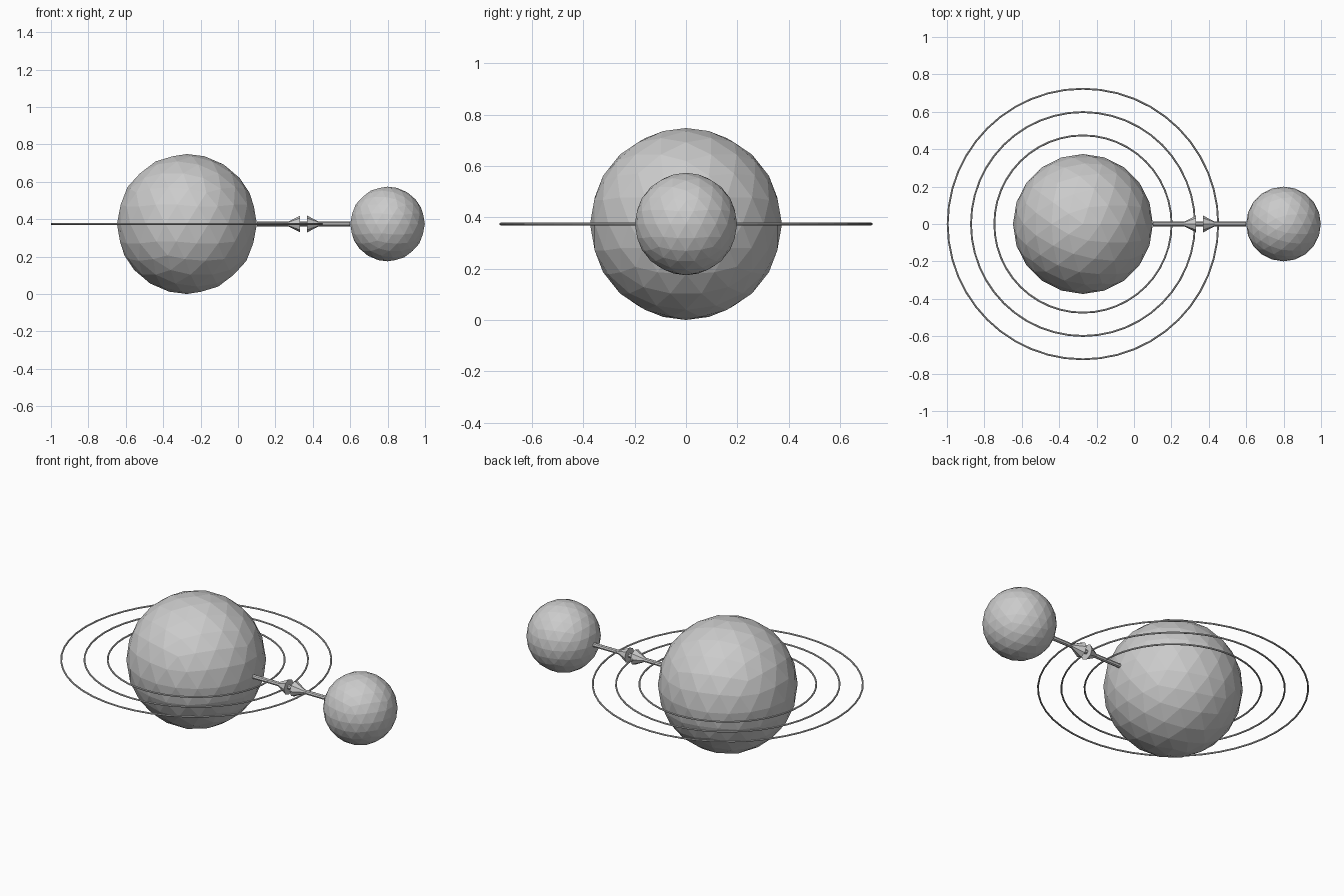
import bpy
from math import pi

if "Cube" in bpy.data.objects:
    bpy.data.objects.remove(bpy.data.objects["Cube"])

U = 0.2494               # base unit: planet radius is 1.5 U
CX, CZ = -0.273, 0.374   # planet centre
MOON_X = CX + 4.3 * U
MID_X = CX + 2.5 * U     # halfway between the two surfaces


def named(name):
    bpy.context.object.name = name


def ball(name, x, radius):
    bpy.ops.mesh.primitive_ico_sphere_add(subdivisions=3, radius=radius, location=(x, 0, CZ))
    named(name)


# faceted planet and moon
ball("planet", CX, 1.5 * U)
ball("moon", MOON_X, 0.8 * U)

# thin orbit rings around the planet
for i, r in enumerate((1.9, 2.4, 2.9)):
    bpy.ops.mesh.primitive_torus_add(major_radius=r * U, minor_radius=0.02 * U,
                                     major_segments=48, minor_segments=8,
                                     location=(CX, 0, CZ))
    named(f"orbit_ring_{i + 1}")

# connecting rod between the surfaces
bpy.ops.mesh.primitive_cylinder_add(vertices=8, radius=0.05 * U, depth=2.0 * U,
                                    location=(MID_X, 0, CZ), rotation=(0, pi / 2, 0))
named("link_rod")

# arrowheads pointing outward to each body
for side, name in ((-1, "arrow_to_planet"), (1, "arrow_to_moon")):
    bpy.ops.mesh.primitive_cone_add(vertices=8, radius1=0.18 * U, radius2=0, depth=0.35 * U,
                                    location=(MID_X + side * 0.25 * U, 0, CZ),
                                    rotation=(0, side * pi / 2, 0))
    named(name)
